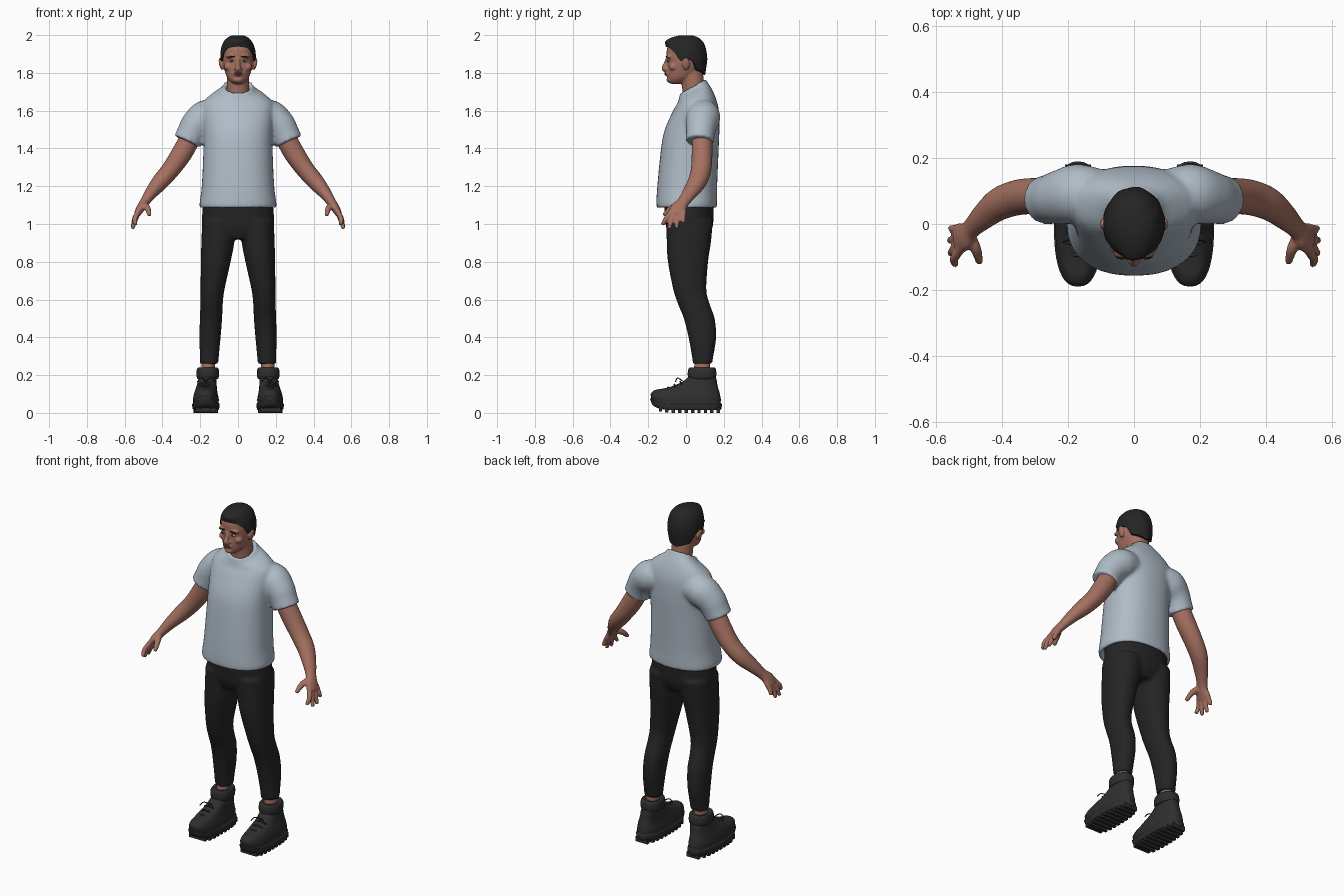
import bpy, bmesh, math
from mathutils import Vector, Matrix


def material(name, rgb):
    m = bpy.data.materials.new(name)
    m.diffuse_color = (*rgb, 1)
    return m


SKIN = material("skin", (0.38, 0.165, 0.12))
SHIRT = material("pale_blue_cloth", (0.43, 0.50, 0.57))
TROUSER = material("black_cloth", (0.018, 0.018, 0.018))
BOOT = material("dark_leather", (0.028, 0.028, 0.028))
HAIR = material("black_hair", (0.018, 0.018, 0.018))
LIP = material("lip_red", (0.27, 0.095, 0.075))
WHITE = material("eye_white", (0.6, 0.55, 0.5))


def spline(rows, k=5):
    """Catmull-Rom interpolation of tuples."""
    out = []
    for i in range(len(rows) - 1):
        a, b, c, d = (rows[max(i - 1, 0)], rows[i], rows[i + 1], rows[min(i + 2, len(rows) - 1)])
        for j in range(k):
            t = j / k
            out.append(tuple(q + 0.5 * t * (r - p + t * (2 * p - 5 * q + 4 * r - s + t * (3 * (q - r) + s - p)))
                             for p, q, r, s in zip(a, b, c, d)))
    return out + [rows[-1]]


def skin_rings(bm, rings, caps=True):
    vs = [[bm.verts.new(p) for p in ring] for ring in rings]
    n = len(vs[0])
    for a, b in zip(vs, vs[1:]):
        for i in range(n):
            bm.faces.new((a[i], a[(i + 1) % n], b[(i + 1) % n], b[i]))
    if caps:
        bm.faces.new(vs[0][::-1])
        bm.faces.new(vs[-1])


def stack(bm, rows, s=1, n=40, power=2.2):
    """Horizontal sections: z, centre x, half width, front y, back y, tilt."""
    rings = []
    for z, cx, rx, yf, yb, tilt in spline([(*r, 0)[:6] for r in rows]):
        ring = []
        for i in range(n):
            c, d = math.cos(2 * math.pi * i / n), math.sin(2 * math.pi * i / n)
            x = math.copysign(abs(c) ** (2 / power), c) * rx
            y = math.copysign(abs(d) ** (2 / power), d) * (yb - yf) / 2
            ring.append((s * (cx + x), y + (yf + yb) / 2, z + tilt * y))
        rings.append(ring)
    skin_rings(bm, rings)


def tube(bm, pts, s=1, n=16):
    """Limb along points: x, y, z, radius, optional radius along y."""
    pts = spline([p if len(p) == 5 else (*p, p[3]) for p in pts])
    rings = []
    for i, p in enumerate(pts):
        t = Vector(pts[min(i + 1, len(pts) - 1)][:3]) - Vector(pts[max(i - 1, 0)][:3])
        u = t.normalized().cross(Vector((0, 1, 0))).normalized()
        v = u.cross(t.normalized())
        ring = []
        for k in range(n):
            a = 2 * math.pi * k / n
            q = Vector(p[:3]) + u * p[3] * math.cos(a) + v * p[4] * math.sin(a)
            ring.append((s * q.x, q.y, q.z))
        rings.append(ring)
    skin_rings(bm, rings)


def ball(bm, centre, size, rot=0):
    bmesh.ops.create_uvsphere(bm, u_segments=16, v_segments=10, radius=1,
                              matrix=Matrix.Translation(centre) @ Matrix.Rotation(rot, 4, 'Y')
                              @ Matrix.Diagonal((*size, 1)))


def finish(name, bm, mat, voxel=0, smooth=4):
    bmesh.ops.recalc_face_normals(bm, faces=bm.faces)
    for f in bm.faces:
        f.smooth = True
    me = bpy.data.meshes.new(name)
    bm.to_mesh(me)
    bm.free()
    me.set_sharp_from_angle(angle=math.radians(50))
    me.materials.append(mat)
    ob = bpy.data.objects.new(name, me)
    bpy.context.collection.objects.link(ob)
    if voxel:  # fuse overlapping pieces into one soft surface
        r = ob.modifiers.new("fuse", 'REMESH')
        r.mode, r.voxel_size, r.use_smooth_shade = 'VOXEL', voxel, True
        m = ob.modifiers.new("soften", 'SMOOTH')
        m.factor, m.iterations = 0.5, smooth
    return ob


# T-shirt: body with hem and collar lips, plus sleeves
bm = bmesh.new()
stack(bm, [(1.125, 0, .172, -.13, .14), (1.09, 0, .186, -.142, .15), (1.083, 0, .198, -.152, .16),
           (1.105, 0, .204, -.157, .164), (1.2, 0, .192, -.152, .165), (1.4, 0, .183, -.132, .173),
           (1.5, 0, .184, -.112, .177), (1.6, 0, .19, -.068, .174), (1.65, 0, .18, -.045, .16, .1),
           (1.688, 0, .135, -.038, .137, .3), (1.712, 0, .09, -.034, .115, .5),
           (1.732, 0, .077, -.03, .105, .55), (1.728, 0, .068, -.02, .095, .55),
           (1.70, 0, .058, -.01, .085, .5)], power=2.3)
for s in (-1, 1):
    tube(bm, [(.09, .095, 1.575, .07), (.165, .092, 1.568, .09), (.22, .082, 1.525, .083),
              (.25, .076, 1.475, .076), (.269, .073, 1.436, .075)], s, 28)
finish("t_shirt", bm, SHIRT, .01)

# Trousers: hips and two legs
bm = bmesh.new()
stack(bm, [(1.15, 0, .18, -.12, .145), (1.05, 0, .19, -.112, .146), (.98, 0, .187, -.105, .14),
           (.92, 0, .15, -.08, .11)])
for s in (-1, 1):
    stack(bm, [(1.02, .1, .09, -.105, .143), (.9, .107, .087, -.102, .132), (.8, .118, .079, -.096, .117),
               (.65, .135, .063, -.067, .108), (.57, .14, .059, -.04, .128), (.5, .143, .059, -.012, .152),
               (.4, .148, .056, .013, .16), (.29, .152, .05, .033, .143), (.26, .152, .05, .035, .14)], s, 32)
finish("trousers", bm, TROUSER, .01)

# Arms with hands
for s, side in ((-1, "right"), (1, "left")):
    bm = bmesh.new()
    tube(bm, [(.22, .085, 1.51, .054), (.255, .085, 1.45, .055), (.30, .085, 1.37, .055), (.355, .08, 1.29, .049, .054),
              (.41, .06, 1.225, .045, .05), (.46, .02, 1.165, .034, .04), (.495, -.015, 1.115, .025, .032),
              (.515, -.038, 1.085, .023, .042), (.535, -.053, 1.05, .017, .044)], s, 24)
    for by, tip in ((-.086, (.542, -.125, .995)), (-.064, (.558, -.09, .975)),
                    (-.042, (.561, -.05, .977)), (-.02, (.556, -.012, 1.005))):
        tx, ty, tz = tip
        tube(bm, [(.525, by + .01, 1.07, .014), (.546, (by + ty) / 2, (1.06 + tz) / 2, .014),
                  (tx, ty, tz, .01)], s, 10)
    tube(bm, [(.502, -.03, 1.10, .018), (.48, -.075, 1.085, .017), (.468, -.118, 1.045, .011)], s, 10)
    finish(side + "_arm", bm, SKIN, .006, 3)

# Head: skull and jaw, neck, nose, brow, cheeks, ears
bm = bmesh.new()
stack(bm, [(1.742, 0, .022, -.08, -.03), (1.752, 0, .038, -.092, 0), (1.775, 0, .057, -.098, .04),
           (1.81, 0, .07, -.1, .075), (1.85, 0, .08, -.098, .09), (1.9, 0, .083, -.103, .098),
           (1.94, 0, .078, -.096, .09), (1.97, 0, .055, -.065, .06), (1.98, 0, .03, -.03, .03)])
tube(bm, [(0, .05, 1.65, .066, .066), (0, .04, 1.72, .059, .06), (0, .025, 1.82, .06, .062)], 1, 28)
tube(bm, [(0, -.098, 1.878, .009), (0, -.107, 1.85, .011), (0, -.116, 1.823, .015, .014), (0, -.1, 1.812, .012)])
ball(bm, (0, -.099, 1.795), (.026, .012, .014))
ball(bm, (0, -.09, 1.763), (.025, .014, .014))
for s in (-1, 1):
    ball(bm, (s * .012, -.106, 1.82), (.011, .012, .009))
    ball(bm, (s * .035, -.087, 1.888), (.03, .017, .011), s * .12)
    ball(bm, (s * .05, -.068, 1.832), (.024, .022, .02))
    ball(bm, (s * .09, .0, 1.848), (.011, .021, .034), s * .2)
finish("head", bm, SKIN, .005, 4)

# Face details
bm = bmesh.new()
ball(bm, (0, -.106, 1.7985), (.022, .009, .004))
ball(bm, (0, -.106, 1.7915), (.019, .009, .0045))
finish("lips", bm, LIP)
for name, mat, x, y, z, size, rot in (
        ("eyes", WHITE, .034, -.092, 1.864, (.014, .009, .0055), 0),
        ("irises", HAIR, .033, -.0975, 1.864, (.006, .006, .0055), 0),
        ("eyebrows", HAIR, .036, -.0985, 1.886, (.021, .009, .004), .1)):
    bm = bmesh.new()
    for s in (-1, 1):
        ball(bm, (s * x, y, z), size, s * rot)
    finish(name, bm, mat)

# Hair cap whose lower border follows a hairline around the head
HAIRLINE = [(0, 1.94), (38, 1.932), (58, 1.905), (74, 1.862), (90, 1.88), (108, 1.865), (125, 1.815), (180, 1.79)]


def hairline(deg):
    for (a, za), (b, zb) in zip(HAIRLINE, HAIRLINE[1:]):
        if deg <= b:
            return za + (zb - za) * (deg - a) / (b - a)
    return HAIRLINE[-1][1]


bm = bmesh.new()
N, M = 72, 16
rings = []
for j in range(-1, M + 1):
    ring = []
    for i in range(N):
        a = 2 * math.pi * i / N
        deg = math.degrees(min(a, 2 * math.pi - a))
        low = hairline(deg)
        z = low + (1.999 - low) * math.sin(max(j, 0) / M * math.pi / 2)
        h = (z - 1.87) / .13
        f = (1 - h ** 2.6) ** (1 / 2.6) if h > 0 else 1 + .156 * h
        f *= (0.84 if j < 0 else 1) * (1 + .012 * math.sin(9 * a + 40 * z))
        front = max(0, math.cos(a)) ** 2
        quiff = .022 * front * math.exp(-((z - 1.97) / .022) ** 2) * min(1, f * 2)
        ring.append((.094 * f * math.sin(a), -.112 * f * math.cos(a) - quiff, z))
    rings.append(ring)
skin_rings(bm, rings, caps=False)
bmesh.ops.holes_fill(bm, edges=[e for e in bm.edges if e.is_boundary and e.verts[0].co.z > 1.99], sides=0)
finish("hair", bm, HAIR)

# Feet: ankle, padded cuff, boot with treads and laces
CX = .17
for s, side in ((-1, "right"), (1, "left")):
    bm = bmesh.new()
    tube(bm, [(.158, .085, .14, .038, .045), (.158, .085, .22, .036, .042), (.156, .088, .31, .037, .043)], s, 20)
    finish(side + "_ankle", bm, SKIN)

    bm = bmesh.new()
    stack(bm, [(.178, .16, .045, .025, .145), (.183, .16, .056, .014, .156), (.205, .16, .06, .009, .161),
               (.23, .16, .058, .012, .158), (.24, .16, .05, .02, .15), (.236, .16, .04, .035, .135)], s, 32)
    finish(side + "_cuff", bm, BOOT)

    bm = bmesh.new()
    stack(bm, [(.014, CX, .06, -.16, .175), (.02, CX, .069, -.178, .186), (.045, CX, .073, -.19, .19),
               (.052, CX, .068, -.184, .184), (.075, CX, .068, -.186, .184), (.105, CX, .062, -.162, .178),
               (.125, .168, .057, -.12, .172), (.15, .165, .052, -.05, .166), (.175, .162, .049, -.005, .162),
               (.195, .16, .046, .015, .155)], s, 40, 2.5)
    for v in bm.verts:  # toe spring
        if v.co.y < -.08:
            v.co.z += .03 * ((-.08 - v.co.y) / .11) ** 2
    finish(side + "_boot", bm, BOOT)

    bm = bmesh.new()
    for k in range(10):
        y = -.135 + k * .034
        lift = .03 * (max(0, -.08 - y) / .11) ** 2
        w = .13 * math.sqrt(max(.1, 1 - (abs(y) / .2) ** 3))
        bmesh.ops.create_cube(bm, size=1, matrix=Matrix.Translation((s * CX, y, .014 + lift))
                              @ Matrix.Diagonal((w, .018, .028, 1)))
    finish(side + "_treads", bm, BOOT)

    bm = bmesh.new()
    for y, z in ((-.095, .135), (-.062, .15), (-.03, .164)):
        tube(bm, [(CX - .035, y + .006, z - .012, .004), (CX, y, z, .005), (CX + .035, y + .006, z - .012, .004)], s, 8)
    for d in (-1, 1):
        tube(bm, [(CX, -.02, .17, .003), (CX + d * .025, -.045, .185, .003), (CX + d * .045, -.055, .165, .003)], s, 6)
    finish(side + "_laces", bm, BOOT)
